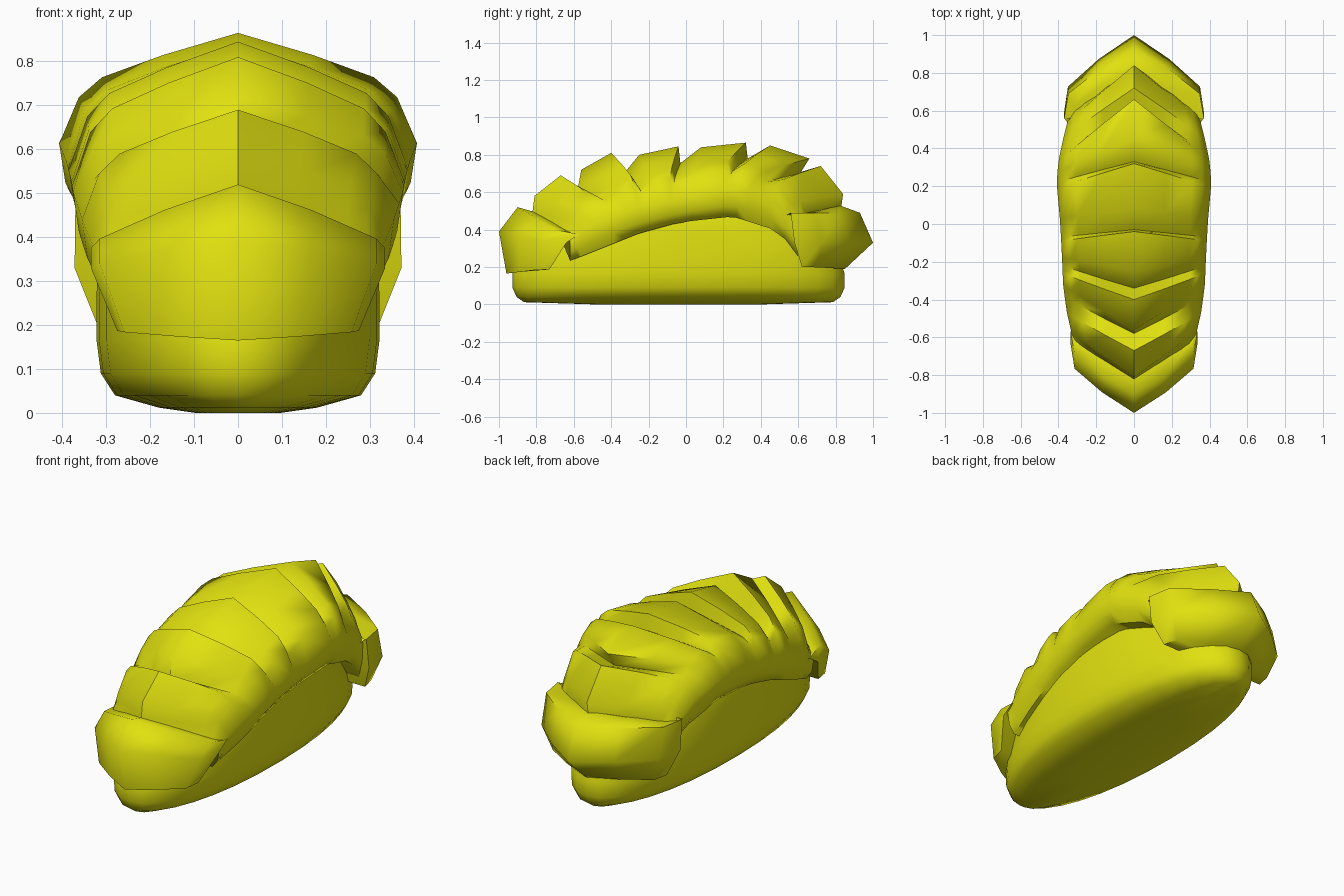
import bpy, bmesh, math

if "Cube" in bpy.data.objects:
    bpy.data.objects.remove(bpy.data.objects["Cube"])

mat = bpy.data.materials.new("yellow")
mat.diffuse_color = (0.75, 0.75, 0.005, 1)
mat.use_nodes = True
mat.node_tree.nodes["Principled BSDF"].inputs["Base Color"].default_value = mat.diffuse_color


def loft(name, rings, angle=35):
    """Closed skin over a list of equal-length closed rings."""
    bm = bmesh.new()
    vs = [[bm.verts.new(p) for p in r] for r in rings]
    n = len(vs[0])
    for a, b in zip(vs, vs[1:]):
        for i in range(n):
            j = (i + 1) % n
            bm.faces.new((a[i], a[j], b[j], b[i]))
    bm.faces.new(vs[0])
    bm.faces.new(vs[-1])
    bmesh.ops.recalc_face_normals(bm, faces=bm.faces)
    me = bpy.data.meshes.new(name)
    bm.to_mesh(me)
    bm.free()
    me.materials.append(mat)
    ob = bpy.data.objects.new(name, me)
    bpy.context.collection.objects.link(ob)
    bpy.ops.object.select_all(action='DESELECT')
    bpy.context.view_layer.objects.active = ob
    ob.select_set(True)
    bpy.ops.object.shade_smooth_by_angle(angle=math.radians(angle))
    return ob


def mirror_ring(half):
    return [(-x, y, z) for x, y, z in reversed(half[1:])] + half


def lookup(table, y, col):
    """Linear interpolation in a table whose first column is y."""
    if y <= table[0][0]:
        return table[0][col]
    for a, b in zip(table, table[1:]):
        if y <= b[0]:
            return a[col] + (b[col] - a[col]) * (y - a[0]) / (b[0] - a[0])
    return table[-1][col]


# lower edge of the shell seen from the side: y, z
EDGE = [(-.73, .19), (-.5, .28), (-.25, .38), (-.03, .44), (.25, .47), (.5, .39), (.64, .2)]
# widest line of the shell: y, half width, z
SIDE = [(-.68, .318, .30), (-.58, .33, .38), (-.47, .355, .44), (-.33, .375, .50),
        (-.2, .38, .53), (0, .39, .57), (.2, .408, .615), (.3, .405, .61), (.41, .385, .58),
        (.49, .365, .54), (.55, .35, .48), (.6, .34, .42)]
# half cross-sections as fractions of half width, sweep and drop
ARCH = [(0, 0, 0), (.42, .4, .2), (.76, .74, .4), (.89, .88, .58), (1, 1, 1)]
CAP = [(0, 0, 0), (.5, .3, .4), (.94, .65, .85), (1, 1, 1)]


def ring(yc, zc, w, ys, zs, prof, under):
    half = [(f * w, yc + (ys - yc) * g, zc + (zs - zc) * h) for f, g, h in prof]
    if under:
        ze = min(lookup(EDGE, ys, 1), zs - .03)
        half.append((.965 * w, ys, zs + (ze - zs) * .6))
        half.append((.87 * w, ys, ze))
    return mirror_ring(half)


# overlapping shell ridges as one stepped skin: centre y, centre z, side y
ridges = [(-.85, .40, -.62), (-.82, .50, -.58), (-.81, .58, -.56), (-.67, .69, -.47),
          (-.58, .61, -.385), (-.56, .72, -.32), (-.40, .81, -.26),
          (-.34, .69, -.22), (-.25, .80, -.18), (-.04, .845, -.09),
          (-.03, .755, -.07), (.08, .84, .03), (.32, .865, .19),
          (.33, .78, .22), (.45, .85, .27), (.66, .78, .33),
          (.61, .70, .37), (.72, .74, .45), (.84, .59, .53), (.82, .45, .6)]
loft("ridged_shell", [ring(yc, zc, lookup(SIDE, ys, 1), ys, lookup(SIDE, ys, 2), ARCH, True)
                      for yc, zc, ys in ridges], 58)

# front and rear end plates wrap downward
loft("front_end_plate", [ring(*r, CAP, False) for r in (
    (-.96, .165, .275, -.73, .187), (-1, .39, .335, -.64, .33),
    (-.90, .52, .335, -.57, .375), (-.76, .48, .325, -.53, .365))], 66)
loft("rear_end_plate", [ring(*r, CAP, False) for r in (
    (.82, .53, .34, .52, .47), (.93, .49, .37, .56, .49),
    (1, .33, .372, .58, .33), (.85, .19, .32, .62, .2))], 64)

# oval base, rounded below and domed under the shell: z, x scale, y scale
levels = [(0, .3, .5), (.012, .56, .93), (.04, .87, .975), (.09, .97, 1), (.165, 1, 1),
          (.27, 1, .96), (.38, .98, .88), (.48, .95, .7), (.58, .8, .5)]
rings = []
N = 32
for z, sx, sy in levels:
    r = []
    for i in range(N):
        t = 2 * math.pi * i / N
        c, s = math.cos(t), math.sin(t)
        r.append((.322 * sx * math.copysign(abs(c) ** .93, c),
                  -.04 + .888 * sy * math.copysign(abs(s) ** .93, s), z))
    rings.append(r)
loft("base", rings, 60)
